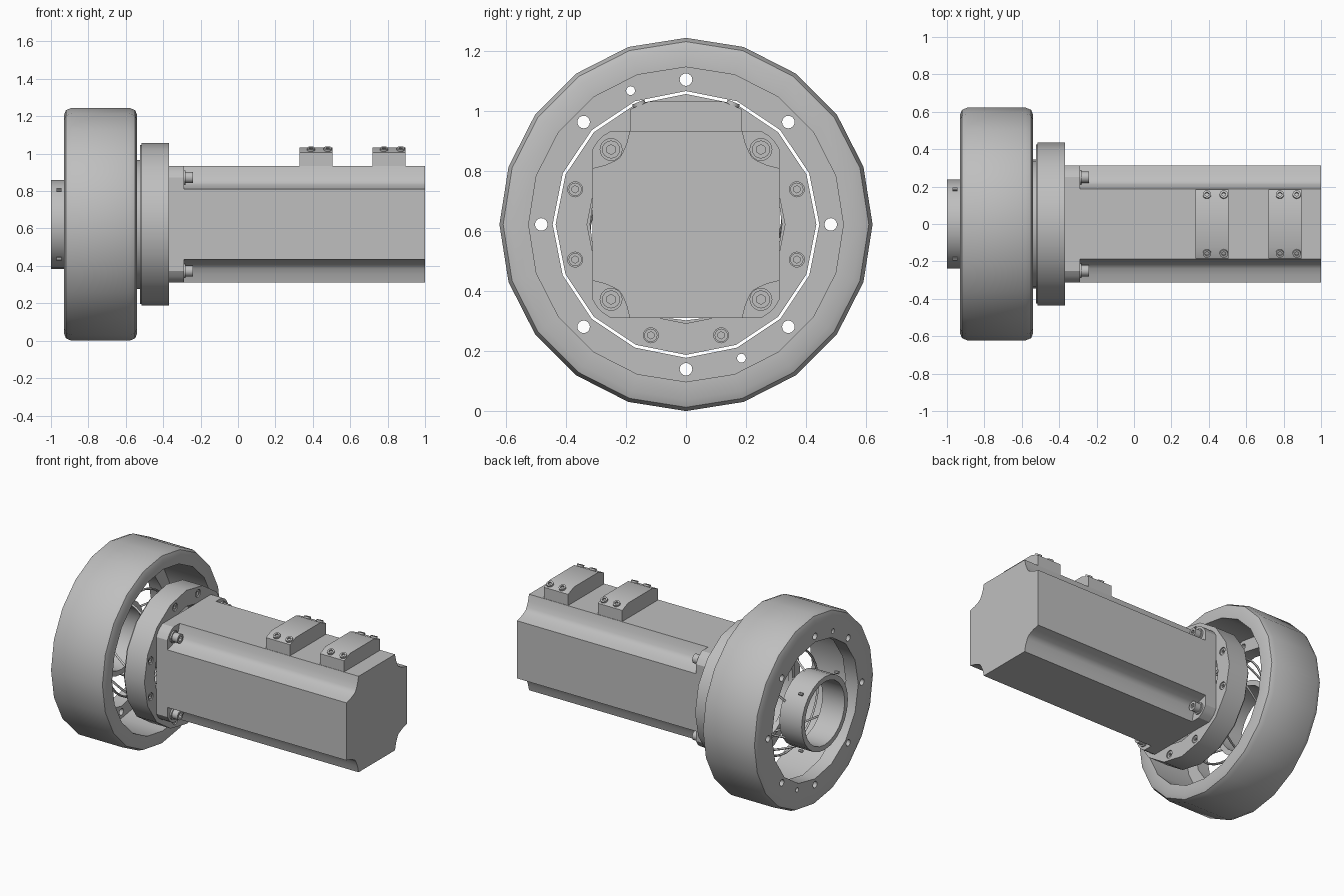
import bpy, bmesh, math
from mathutils import Matrix

if "Cube" in bpy.data.objects:
    bpy.data.objects.remove(bpy.data.objects["Cube"])

AXIS_Z = 0.6225
# local x, y, z of a flat profile become world y, z, x
ALONG_X = Matrix(((0, 0, 1, 0), (1, 0, 0, 0), (0, 1, 0, AXIS_Z), (0, 0, 0, 1)))

grey = bpy.data.materials.new("machined_grey")
grey.use_nodes = True
colour = (0.52, 0.52, 0.52, 1)
grey.diffuse_color = colour
grey.node_tree.nodes["Principled BSDF"].inputs["Base Color"].default_value = colour


def finish(name, mesh, matrix=Matrix(), angle=30):
    ob = bpy.data.objects.new(name, mesh)
    bpy.context.collection.objects.link(ob)
    mesh.transform(matrix)
    mesh.materials.clear()
    mesh.materials.append(grey)
    for other in bpy.context.selected_objects:
        other.select_set(False)
    ob.select_set(True)
    bpy.context.view_layer.objects.active = ob
    bpy.ops.object.shade_smooth_by_angle(angle=math.radians(angle))
    return ob


def circle(r, n, u=0, v=0, turn=0):
    return [(u + r * math.sin(math.tau * i / n + turn),
             v + r * math.cos(math.tau * i / n + turn)) for i in range(n)]


def polar(r, degrees):
    a = math.radians(degrees)
    return r * math.cos(a), r * math.sin(a)


def prism(name, loops, start, end, matrix=ALONG_X):
    """Extrude an outline, with further loops as holes."""
    curve = bpy.data.curves.new(name, "CURVE")
    curve.dimensions = "2D"
    curve.fill_mode = "BOTH"
    curve.extrude = (end - start) / 2
    for loop in loops:
        spline = curve.splines.new("POLY")
        spline.points.add(len(loop) - 1)
        for point, (u, v) in zip(spline.points, loop):
            point.co = (u, v, 0, 1)
        spline.use_cyclic_u = True
    temp = bpy.data.objects.new(name + "_outline", curve)
    bpy.context.collection.objects.link(temp)
    deps = bpy.context.evaluated_depsgraph_get()
    mesh = bpy.data.meshes.new_from_object(temp.evaluated_get(deps))
    bpy.data.objects.remove(temp)
    bm = bmesh.new()
    bm.from_mesh(mesh)
    bmesh.ops.remove_doubles(bm, verts=bm.verts, dist=1e-5)
    bmesh.ops.recalc_face_normals(bm, faces=bm.faces)
    bm.to_mesh(mesh)
    bm.free()
    return finish(name, mesh, matrix @ Matrix.Translation((0, 0, (start + end) / 2)))


def lathe(name, profile, sides):
    """Turn a closed (x, radius) profile around the long axis."""
    bm = bmesh.new()
    rings = [[bm.verts.new((u, v, x)) for u, v in circle(r, sides)] for x, r in profile]
    for a, b in zip(rings, rings[1:] + rings[:1]):
        for i in range(sides):
            j = (i + 1) % sides
            bm.faces.new((a[i], a[j], b[j], b[i]))
    bmesh.ops.recalc_face_normals(bm, faces=bm.faces)
    mesh = bpy.data.meshes.new(name)
    bm.to_mesh(mesh)
    bm.free()
    return finish(name, mesh, ALONG_X, 40)


def screw(name, u, v, start, end, r, matrix=ALONG_X):
    """Socket head with a hexagonal recess; the head faces local +z."""
    floor = end - (end - start) * 0.6
    prism(name + "_shank", [circle(r, 16, u, v)], start, floor, matrix)
    prism(name + "_head", [circle(r, 16, u, v), circle(r * 0.55, 6, u, v)], floor, end, matrix)


def wire(name, points, cyclic=False):
    curve = bpy.data.curves.new(name, "CURVE")
    curve.dimensions = "3D"
    curve.bevel_depth = 0.007
    curve.bevel_resolution = 1
    spline = curve.splines.new("POLY")
    spline.points.add(len(points) - 1)
    for p, (x, u, v) in zip(spline.points, points):
        p.co = (x, u, v + AXIS_Z, 1)
    spline.use_cyclic_u = cyclic
    temp = bpy.data.objects.new(name + "_path", curve)
    bpy.context.collection.objects.link(temp)
    deps = bpy.context.evaluated_depsgraph_get()
    mesh = bpy.data.meshes.new_from_object(temp.evaluated_get(deps))
    bpy.data.objects.remove(temp)
    finish(name, mesh, angle=60)


# Wheel: thick outer ring with rounded rims, open on the motor side
lathe("wheel_ring", [(-0.93, 0.51), (-0.93, 0.585), (-0.92, 0.61), (-0.89, 0.6225),
                     (-0.58, 0.6225), (-0.55, 0.61), (-0.54, 0.585), (-0.54, 0.525),
                     (-0.84, 0.525), (-0.84, 0.51)], 20)

# Drilled rim plate inside the wheel
holes = [circle(0.021, 16, *polar(0.483, 45 * k)) for k in range(8)]
holes += [circle(0.015, 12, *polar(0.483, a)) for a in (112.5, 292.5)]
prism("wheel_rim_plate", [circle(0.52, 20), circle(0.445, 16)] + holes, -0.93, -0.84)

# Hub tube with radial screws
prism("hub_tube", [circle(0.238, 24), circle(0.205, 24)], -1.0, -0.84)
for k in range(4):
    u, v = polar(0.262, 45 + 90 * k)
    prism("hub_pin", [circle(0.01, 8, u, v)], -0.97, -0.945)

# Slender cage between hub and flange
wire("cage_ring", [(-0.72, u, v) for u, v in circle(0.33, 32)], True)
for k in range(6):
    path = []
    for i in range(9):
        t = i / 8
        u, v = polar(0.235 + 0.09 * math.sin(t * math.pi / 2), 60 * k + 30 + 35 * t)
        path.append((-0.86 + 0.33 * t, u, v))
    wire("cage_rod", path)

# Mounting flange with paired bolts
bolt_spots = [polar(0.388, 90 * k + s * 17.6) for k in range(4) for s in (-1, 1)]
prism("flange_ring", [circle(0.435, 16), circle(0.33, 16)]
      + [circle(0.025, 16, u, v) for u, v in bolt_spots], -0.515, -0.37)
prism("flange_back_rim", [circle(0.425, 16), circle(0.33, 16)], -0.525, -0.515)
prism("flange_lip", [circle(0.345, 24), circle(0.32, 24)], -0.545, -0.515)
for u, v in bolt_spots:
    screw("flange_bolt", u, v, -0.45, -0.375, 0.022)

# Output shaft
prism("motor_shaft", [circle(0.065, 20)], -0.54, -0.3)

# Motor: front plate with cut corners and long body with scooped corners
H = 0.3125


def four_corners(corner):
    loop = []
    for k in range(4):
        c, s = (1, 0, -1, 0)[k], (0, 1, 0, -1)[k]
        loop += [(u * c - v * s, u * s + v * c) for u, v in corner]
    return loop


plate_corner = [(H, 0.22), (H, 0.25), (0.295, 0.278), (0.278, 0.295), (0.25, H), (0.22, H)]
prism("motor_front_plate", [four_corners(plate_corner)], -0.37, -0.29)
scoop = [(H, 0.1875), (0.27, 0.198), (0.238, 0.212), (0.222, 0.222),
         (0.212, 0.238), (0.198, 0.27), (0.1875, H)]
prism("motor_body", [four_corners(scoop)], -0.29, 1.0)
for u in (-0.25, 0.25):
    for v in (-0.25, 0.25):
        prism("plate_washer", [circle(0.038, 20, u, v)], -0.29, -0.28)
        screw("plate_bolt", u, v, -0.28, -0.24, 0.03)

# Two connector housings on top, each with four cover screws
for x in (0.33, 0.72):
    prism("connector_housing", [[(-0.185, 0.30), (0.185, 0.30), (0.185, 0.385),
                                 (0.125, 0.41), (-0.125, 0.41), (-0.185, 0.385)]], x, x + 0.175)
    for sx in (0.06, 0.15):
        for side in (-1, 1):
            tilt = Matrix.Translation((x + sx, side * 0.155, AXIS_Z + 0.397)) \
                @ Matrix.Rotation(-side * math.atan2(0.025, 0.06), 4, "X")
            screw("cover_screw", 0, 0, -0.005, 0.012, 0.022, tilt)
